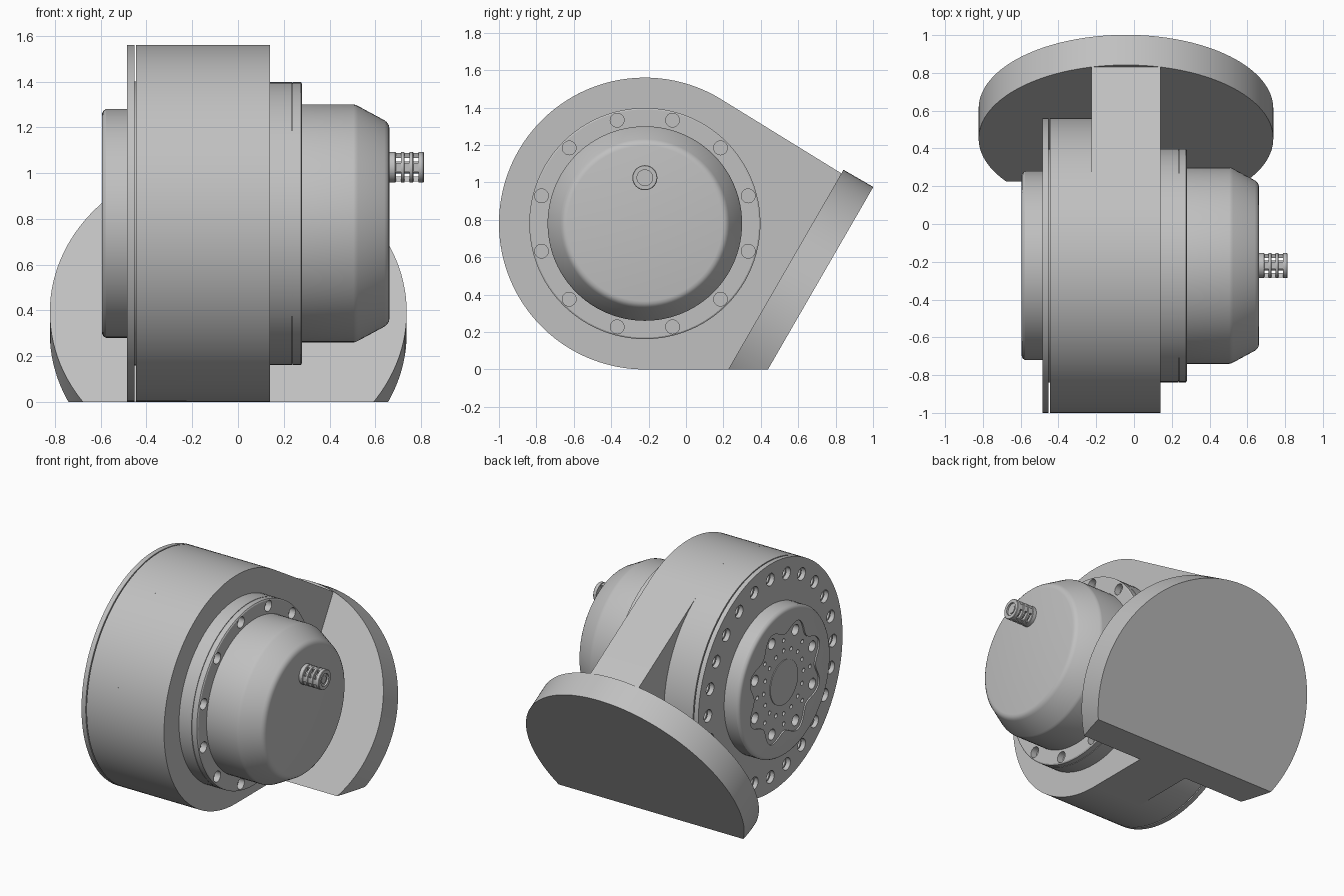
import bpy, bmesh, math
from math import sin, cos, pi, radians
from mathutils import Vector

if "Cube" in bpy.data.objects:
    bpy.data.objects.remove(bpy.data.objects["Cube"], do_unlink=True)

grey = bpy.data.materials.new("plain_grey")
grey.use_nodes = True
grey.diffuse_color = (0.53, 0.53, 0.53, 1)
grey.node_tree.nodes["Principled BSDF"].inputs["Base Color"].default_value = (0.53, 0.53, 0.53, 1)

R = 0.78                              # shared radius of drum and mounting disc
CY, CZ = -0.22, 0.78                  # drum axis
X0, X1 = -0.225, 0.14                 # web sides
AXIS = Vector((0, cos(radians(30)), -sin(radians(30))))   # drum to mounting disc
UP = Vector((0, sin(radians(30)), cos(radians(30))))      # along the disc face
CENTRE = Vector((0, CY, CZ))


def finish(name, bm):
    bmesh.ops.recalc_face_normals(bm, faces=bm.faces[:])
    mesh = bpy.data.meshes.new(name)
    bm.to_mesh(mesh)
    bm.free()
    ob = bpy.data.objects.new(name, mesh)
    mesh.materials.append(grey)
    bpy.context.collection.objects.link(ob)
    return ob


def smooth(ob):
    bpy.ops.object.select_all(action='DESELECT')
    ob.select_set(True)
    bpy.context.view_layer.objects.active = ob
    bpy.ops.object.shade_smooth_by_angle(angle=radians(28))


def add_lathe(bm, profile, y=CY, z=CZ, n=96, closed=False):
    """Turn (x, radius) points about an axis parallel to x."""
    rings = [[bm.verts.new((x, y + r * cos(2 * pi * i / n), z + r * sin(2 * pi * i / n)))
              for i in range(n)] for x, r in profile]
    pairs = list(zip(rings, rings[1:]))
    if closed:
        pairs.append((rings[-1], rings[0]))
    else:
        bm.faces.new(rings[0])
        bm.faces.new(rings[-1])
    for a, b in pairs:
        for i in range(n):
            j = (i + 1) % n
            bm.faces.new((a[i], a[j], b[j], b[i]))


def lathe(name, profile, **kw):
    bm = bmesh.new()
    add_lathe(bm, profile, **kw)
    return finish(name, bm)


def add_prism(bm, pts, x0, x1):
    """Extrude a (y, z) outline along x."""
    a = [bm.verts.new((x0, y, z)) for y, z in pts]
    b = [bm.verts.new((x1, y, z)) for y, z in pts]
    bm.faces.new(a)
    bm.faces.new(b)
    for i in range(len(pts)):
        j = (i + 1) % len(pts)
        bm.faces.new((a[i], a[j], b[j], b[i]))


def cut(ob, bm):
    cutter = finish("cutter", bm)
    cutter.hide_render = True
    mod = ob.modifiers.new("cut", 'BOOLEAN')
    mod.operation, mod.solver, mod.object = 'DIFFERENCE', 'EXACT', cutter
    bpy.context.view_layer.objects.active = ob
    bpy.ops.object.modifier_apply(modifier=mod.name)
    bpy.data.objects.remove(cutter, do_unlink=True)


def drill(ob, count, circle, radius, x0, x1, start=0.0):
    """Cut a ring of round holes about the drum axis."""
    bm = bmesh.new()
    for k in range(count):
        a = radians(start) + 2 * pi * k / count
        add_lathe(bm, [(x0, radius), (x1, radius)],
                  y=CY + circle * cos(a), z=CZ + circle * sin(a), n=24)
    cut(ob, bm)


# Web: drum outline running tangentially into the mounting disc
outline = [(CY + R * cos(radians(a)), CZ + R * sin(radians(a))) for a in range(60, 271, 2)]
inner = CENTRE + AXIS * 0.80
top = inner + UP * 0.757
foot = inner - UP * (inner.z / UP.z)
outline += [(foot.y, 0.0), (top.y, top.z)]
bm = bmesh.new()
add_prism(bm, outline, X0, X1)
smooth(finish("drum_and_web", bm))

# Mounting disc, tilted and trimmed flat at the base
bm = bmesh.new()
n = 128
ends = []
for t in (0.776, 0.96):
    c = CENTRE + AXIS * t + Vector(((X0 + X1) / 2, 0, 0))
    ends.append([bm.verts.new(c + Vector((1, 0, 0)) * (R * cos(2 * pi * i / n))
                              + UP * (R * sin(2 * pi * i / n))) for i in range(n)])
for e in ends:
    bm.faces.new(e)
for i in range(n):
    j = (i + 1) % n
    bm.faces.new((ends[0][i], ends[0][j], ends[1][j], ends[1][i]))
bmesh.ops.bisect_plane(bm, geom=bm.verts[:] + bm.edges[:] + bm.faces[:],
                       plane_co=(0, 0, 0), plane_no=(0, 0, 1), clear_inner=True)
bmesh.ops.holes_fill(bm, edges=[e for e in bm.edges if e.is_boundary])
smooth(finish("mounting_disc", bm))

# Drum extension with a deep seam behind the bolted face plate
plate = lathe("face_plate_drum", [(-0.485, R), (-0.453, R), (-0.453, 0.62), (-0.446, 0.62),
                                  (-0.446, R), (X0, R)], n=120)
drill(plate, 24, 0.675, 0.042, -0.55, -0.38)
smooth(plate)

# Output hub with a lobed recess and bolt holes
hub = lathe("output_hub", [(-0.595, 0.475), (-0.593, 0.485), (-0.587, 0.494),
                           (-0.577, 0.5), (-0.48, 0.5)])
lobes = []
for i in range(160):
    a = 2 * pi * i / 160
    r = 0.365 + 0.035 * cos(8 * (a - pi / 8))
    lobes.append((CY + r * cos(a), CZ + r * sin(a)))
bm = bmesh.new()
add_prism(bm, lobes, -0.65, -0.585)
cut(hub, bm)
drill(hub, 8, 0.335, 0.036, -0.65, -0.53, 22.5)
drill(hub, 16, 0.215, 0.014, -0.65, -0.55)
drill(hub, 8, 0.285, 0.014, -0.65, -0.55)
smooth(hub)
smooth(lathe("hub_centre_cap", [(-0.59, 0.15), (-0.58, 0.15)], n=64))

# Bolted flange ring on the motor side
ring = lathe("flange_ring", [(X1 - 0.01, 0.618), (0.235, 0.618), (0.235, 0.613), (0.239, 0.613),
                             (0.239, 0.618), (0.275, 0.618), (0.28, 0.61)])
drill(ring, 12, 0.572, 0.037, 0.237, 0.4, 15)
smooth(ring)

# Motor housing with a tapered, softened end
smooth(lathe("motor_housing", [(0.27, 0.52), (0.505, 0.52), (0.515, 0.518), (0.525, 0.513),
                               (0.64, 0.451), (0.651, 0.442), (0.659, 0.43), (0.662, 0.415)]))

# Cable gland: core, slotted sleeve of rings joined by bars
GZ = 1.025
bm = bmesh.new()
add_lathe(bm, [(0.65, 0.026), (0.805, 0.026)], y=CY, z=GZ, n=24)
for x0, x1 in ((0.65, 0.69), (0.712, 0.728), (0.75, 0.766), (0.788, 0.812)):
    add_lathe(bm, [(x0, 0.042), (x0, 0.067), (x1 - 0.003, 0.067), (x1, 0.064), (x1, 0.042)],
              y=CY, z=GZ, n=32, closed=True)
for k in range(4):
    a = k * pi / 2
    bar = [(CY + r * cos(a + d), GZ + r * sin(a + d))
           for r, d in ((0.042, -0.3), (0.065, -0.3), (0.065, 0.3), (0.042, 0.3))]
    add_prism(bm, bar, 0.66, 0.8)
add_lathe(bm, [(0.79, 0.045), (0.8, 0.045)], y=CY, z=GZ, n=24)
smooth(finish("cable_gland", bm))
